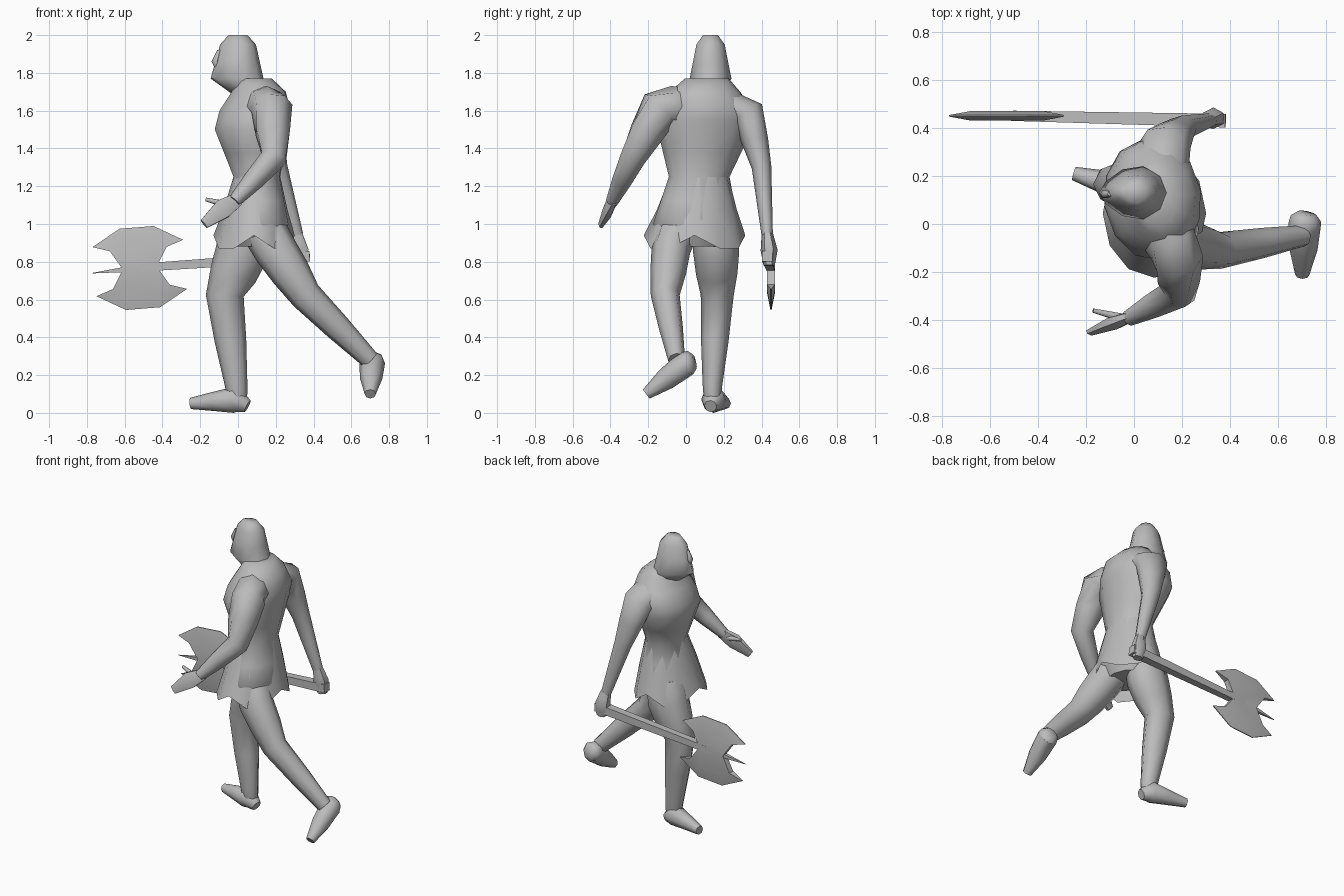
import bpy, bmesh, math
from mathutils import Vector

cube = bpy.data.objects.get("Cube")
if cube:
    bpy.data.objects.remove(cube, do_unlink=True)

# One plain material for the whole figure
colour = (.5, .5, .5, 1)
grey = bpy.data.materials.new("plain grey")
grey.use_nodes = True
grey.diffuse_color = colour
grey.node_tree.nodes["Principled BSDF"].inputs["Base Color"].default_value = colour

ACROSS_X = Vector((1, 0, 0))
ACROSS_Y = Vector((0, 1, 0))
UPRIGHT = Vector((0, 0, 1))
DIAGONAL = ACROSS_X - UPRIGHT


def finish(name, bm, sharp_angle):
    """Turn the bmesh into a shaded, coloured object."""
    bmesh.ops.recalc_face_normals(bm, faces=bm.faces)
    mesh = bpy.data.meshes.new(name)
    bm.to_mesh(mesh)
    bm.free()
    mesh.materials.append(grey)
    obj = bpy.data.objects.new(name, mesh)
    bpy.context.collection.objects.link(obj)
    bpy.ops.object.select_all(action='DESELECT')
    obj.select_set(True)
    bpy.context.view_layer.objects.active = obj
    bpy.ops.object.shade_smooth_by_angle(angle=math.radians(sharp_angle))
    return obj


def bridge(bm, first, second):
    """Join two closed loops of equal length with quads."""
    for k in range(len(first)):
        n = (k + 1) % len(first)
        bm.faces.new((first[k], first[n], second[n], second[k]))


def chain(name, joints, across, flat=1, swell=0, sides=8, axis=None,
          taper=0, phase=0, capped=True, sharp_angle=60):
    """Skin joints (x, y, z, radius); the middle of each bone swells like a muscle."""
    rings = []
    for start, end in zip(joints, joints[1:]):
        a, b = Vector(start), Vector(end)
        middle = (a + b) / 2
        middle.w *= 1 + swell
        rings += [a, middle]
    rings.append(Vector(joints[-1]))

    bm = bmesh.new()
    loops = []
    for i, ring in enumerate(rings):
        before, after = rings[max(i - 1, 0)], rings[min(i + 1, len(rings) - 1)]
        along = axis or (after - before).xyz.normalized()
        wide = (across - along * across.dot(along)).normalized()
        deep = wide.cross(along)
        loop = []
        for k in range(sides):
            turn = math.tau * k / sides + phase
            narrow = flat * (1 - taper * max(0, -math.cos(turn)))
            offset = deep * math.cos(turn) + wide * math.sin(turn) * narrow
            loop.append(bm.verts.new(ring.xyz + offset * ring.w))
        loops.append(loop)
    for first, second in zip(loops, loops[1:]):
        bridge(bm, first, second)
    if capped:
        bm.faces.new(loops[0])
        bm.faces.new(loops[-1])
    return finish(name, bm, sharp_angle)


# Trunk: pelvis, hips, waist, chest, shoulders, trapezius, neck
chain("torso", [
    (.1, .05, .88, .12), (.1, .05, 1, .175), (.1, .07, 1.25, .125),
    (.07, .1, 1.5, .195), (.09, .11, 1.6, .19), (.11, .1, 1.7, .145),
    (.09, .11, 1.77, .09)],
    Vector((-.15, 1, 0)), flat=1.3, sides=12, axis=UPRIGHT)

# Head: neck, jaw, brow, crown
chain("head", [
    (.08, .12, 1.68, .1), (-.005, .13, 1.77, .14), (0, .13, 1.95, .095),
    (0, .13, 2, .05)],
    ACROSS_Y, flat=.83, sides=10, axis=UPRIGHT, taper=.4)
chain("nose", [(-.1, .125, 1.92, .01), (-.12, .125, 1.86, .02), (-.11, .125, 1.82, .01)],
      ACROSS_Y, sides=6, axis=UPRIGHT)

# Short ragged kilt, an open shell from the waist to a zigzag hem
kilt = chain("kilt", [(.1, .07, 1.25, .124), (.085, .045, .9, .215)],
             ACROSS_Y, flat=1.25, sides=12, axis=UPRIGHT, capped=False)
hem = [v for v in kilt.data.vertices if v.co.z < .95]
for i, v in enumerate(hem):
    v.co.z += .04 if i % 3 == 0 else -.03

# Standing leg: hip, thigh, knee, ankle, heel
chain("right_leg", [
    (.05, .15, 1, .12), (.02, .16, .85, .14), (-.07, .165, .62, .1),
    (-.01, .14, .15, .06), (0, .14, .05, .045)], ACROSS_Y, flat=.87, swell=.05)
chain("right_foot", [
    (.05, .13, .035, .035), (-.02, .145, .07, .07), (-.25, .21, .05, .03)],
    ACROSS_Y, flat=.95)

# Trailing leg with its lifted foot
chain("left_leg", [
    (.12, -.03, 1, .11), (.2, -.08, .86, .115), (.36, -.11, .62, .085),
    (.7, -.05, .28, .05)], ACROSS_Y, flat=.9, swell=.05)
chain("left_foot", [
    (.72, .045, .27, .04), (.71, 0, .26, .068), (.7, -.21, .1, .03)],
    ACROSS_X, swell=.2)

# Bent free arm with open hand and thumb
chain("left_arm", [
    (.12, 0, 1.63, .1), (.18, -.14, 1.61, .11), (.19, -.28, 1.35, .072),
    (-.02, -.39, 1.12, .035)], DIAGONAL, swell=.05)
chain("left_hand", [
    (0, -.38, 1.13, .02), (-.08, -.41, 1.08, .03), (-.18, -.45, 1, .015)],
    DIAGONAL, flat=2, sides=6)
chain("left_thumb", [(-.05, -.39, 1.1, .02), (-.17, -.36, 1.13, .01)],
      ACROSS_Y, sides=6)

# Straight arm gripping the axe
chain("right_arm", [
    (.1, .15, 1.63, .1), (.13, .33, 1.58, .09), (.2, .4, 1.3, .052),
    (.31, .43, .94, .03)], ACROSS_X, flat=1.2)
chain("right_hand", [
    (.31, .43, .95, .03), (.33, .44, .86, .045), (.34, .44, .78, .03)],
    ACROSS_X, flat=1.1, sides=6)

# Axe shaft running on into a spike
chain("axe_shaft", [
    (.38, .43, .83, .04), (-.5, .45, .77, .03), (-.77, .45, .74, .002)],
    ACROSS_Y, sides=4, phase=math.pi / 4, sharp_angle=25)

# Twin blades: half outlines of the thick core and the thin cutting edge
CORE = [(-.09, 0), (-.15, .1), (-.08, .13)]
EDGE = [(-.24, .13), (-.09, .215)]


def axe_blade(name, side):
    bm = bmesh.new()
    along = Vector((1, 0, .08))
    outward = Vector((-.08, 0, 1)) * side
    centre = Vector((-.52, .45, .767))

    def outline(half, thickness):
        whole = half + [(-u, w) for u, w in reversed(half)]
        shift = centre + ACROSS_Y * thickness
        return [bm.verts.new(shift + along * u + outward * w) for u, w in whole]

    rims = []
    for face in (-1, 1):
        core, edge = outline(CORE, face * .02), outline(EDGE, face * .003)
        bm.faces.new(core)
        inner = core[1:-1]
        for k in range(len(edge) - 1):
            bm.faces.new((inner[k], inner[k + 1], edge[k + 1], edge[k]))
        rims.append(core[:2] + edge + core[-2:])
    bridge(bm, *rims)
    finish(name, bm, 20)


axe_blade("upper_blade", 1)
axe_blade("lower_blade", -1)
